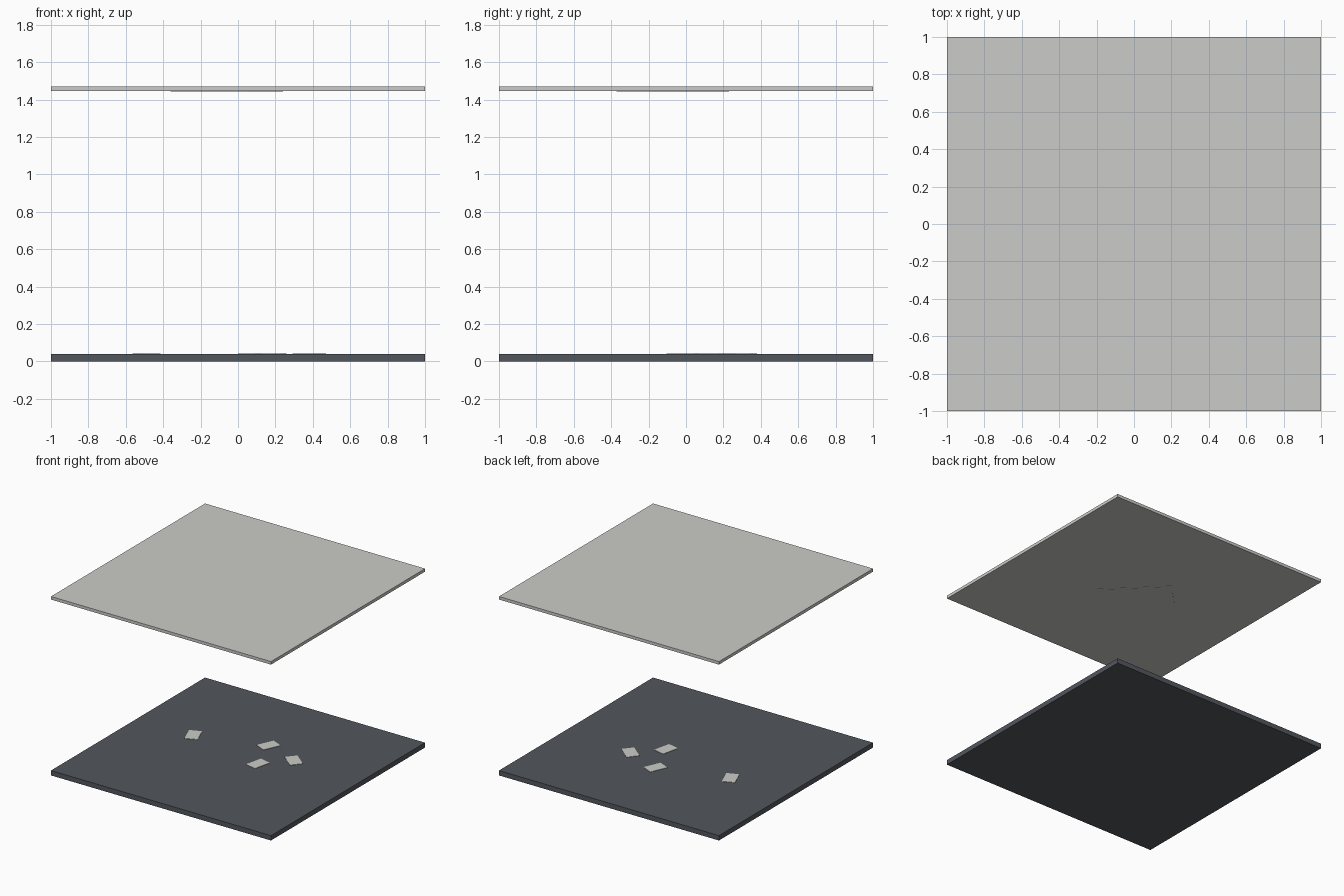
import bpy
import math

if "Cube" in bpy.data.objects:
    bpy.data.objects.remove(bpy.data.objects["Cube"])


def material(name, rgb):
    m = bpy.data.materials.new(name)
    m.diffuse_color = (*rgb, 1.0)
    m.use_nodes = True
    m.node_tree.nodes["Principled BSDF"].inputs["Base Color"].default_value = m.diffuse_color
    return m


light_grey = material("light_grey", (0.60, 0.60, 0.58))
slate = material("dark_slate", (0.084, 0.096, 0.112))


def slab(name, size, x, y, z0, z1, mat, angle=0.0):
    """Box of the given plan size between heights z0 and z1, turned about z."""
    bpy.ops.mesh.primitive_cube_add(size=1, location=(x, y, (z0 + z1) / 2),
                                    rotation=(0, 0, math.radians(angle)))
    ob = bpy.context.object
    ob.name = name
    ob.scale = (size[0], size[1], z1 - z0)
    bpy.ops.object.transform_apply(location=False, rotation=False, scale=True)
    ob.data.materials.append(mat)
    return ob


FLOOR_TOP = 0.04
CEILING_BOTTOM, CEILING_TOP = 1.445, 1.47

# Floor and ceiling slabs
slab("floor", (2, 2), 0, 0, 0, FLOOR_TOP, slate)
slab("ceiling", (2, 2), 0, 0, CEILING_BOTTOM, CEILING_TOP, light_grey)

# Loose sheets scattered on the floor: x, y, angle of the long side
sheets = [(-0.49, 0.12, -68), (0.075, 0.29, 66), (0.195, -0.02, 77), (0.38, 0.18, -40)]
for i, (x, y, angle) in enumerate(sheets, 1):
    slab(f"floor_sheet_{i}", (0.15, 0.10), x, y, FLOOR_TOP, FLOOR_TOP + 0.003,
         light_grey, angle)

# Thin diagonal panel under the ceiling
slab("ceiling_panel", (0.587, 0.265), -0.06, -0.07,
     CEILING_BOTTOM - 0.002, CEILING_BOTTOM, light_grey, 135)
